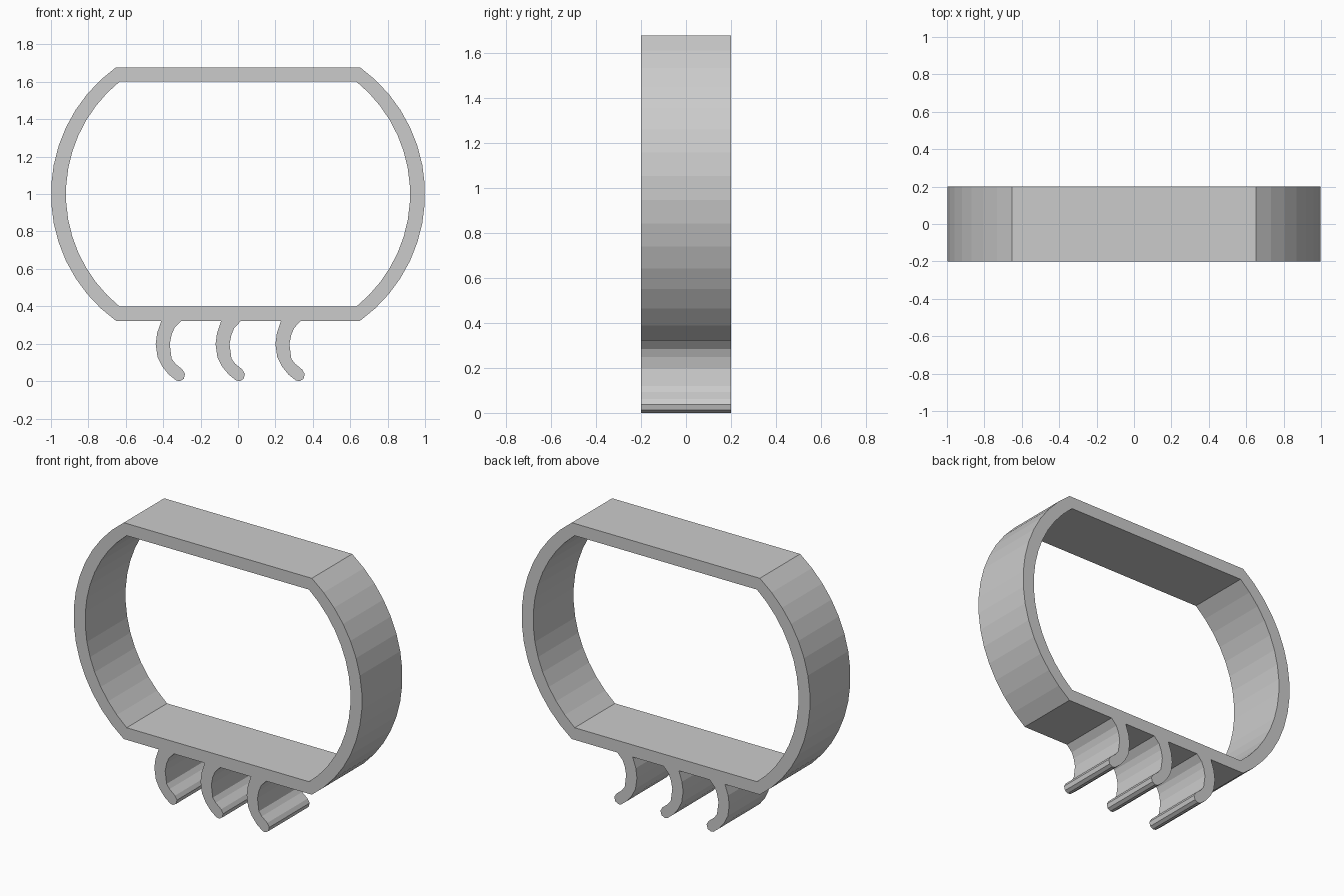
import bpy, bmesh, math

old = bpy.data.objects.get("Cube")
if old:
    bpy.data.objects.remove(old, do_unlink=True)

DEPTH = 0.4
MID_Z = 1.0

grey = bpy.data.materials.new("plain_grey")
grey.use_nodes = True
grey.diffuse_color = (0.6, 0.6, 0.6, 1)
grey.node_tree.nodes["Principled BSDF"].inputs["Base Color"].default_value = (0.6, 0.6, 0.6, 1)


def extrude_object(name, bm):
    """Extrude flat faces in the XZ plane through the depth."""
    result = bmesh.ops.extrude_face_region(bm, geom=bm.faces[:])
    moved = [v for v in result["geom"] if isinstance(v, bmesh.types.BMVert)]
    bmesh.ops.translate(bm, verts=moved, vec=(0, DEPTH, 0))
    bmesh.ops.recalc_face_normals(bm, faces=bm.faces)
    mesh = bpy.data.meshes.new(name)
    bm.to_mesh(mesh)
    bm.free()
    mesh.materials.append(grey)
    obj = bpy.data.objects.new(name, mesh)
    bpy.context.collection.objects.link(obj)
    return obj


def bulged_side(corner_x, reach, half_height, side, steps):
    """Circular arc from the lower to the upper corner on one side."""
    sag = reach - corner_x
    radius = (half_height ** 2 + sag ** 2) / (2 * sag)
    span = math.asin(half_height / radius)
    pts = []
    for i in range(steps + 1):
        a = span * (2 * i / steps - 1)
        pts.append((side * (reach - radius + radius * math.cos(a)),
                    MID_Z + radius * math.sin(a)))
    return pts


def ring_loop(corner_x, reach, half_height):
    right = bulged_side(corner_x, reach, half_height, 1, 15)
    left = bulged_side(corner_x, reach, half_height, -1, 15)
    return right + left[::-1]


# Flat-topped band with bulging ends
bm = bmesh.new()
outer, inner = [
    [bm.verts.new((x, -DEPTH / 2, z)) for x, z in ring_loop(*size)]
    for size in ((0.652, 1.0, 0.678), (0.632, 0.92, 0.602))
]
for i in range(len(outer)):
    j = (i + 1) % len(outer)
    bm.faces.new((outer[i], outer[j], inner[j], inner[i]))
extrude_object("band", bm)

# Three curved hooks hanging under the band
hook_profile = [
    (0.03, 0.325), (0.008, 0.26), (0, 0.2), (0.01, 0.13), (0.035, 0.08),
    (0.07, 0.037), (0.11, 0.005), (0.13, 0.002), (0.15, 0.014), (0.157, 0.04),
    (0.143, 0.064), (0.105, 0.095), (0.085, 0.122), (0.075, 0.2),
    (0.085, 0.25), (0.1, 0.286), (0.137, 0.325),
]
for name, start in (("right_hook", -0.44), ("middle_hook", -0.12), ("left_hook", 0.2)):
    bm = bmesh.new()
    bm.faces.new([bm.verts.new((start + x, -DEPTH / 2, z - 0.002)) for x, z in hook_profile])
    extrude_object(name, bm)
